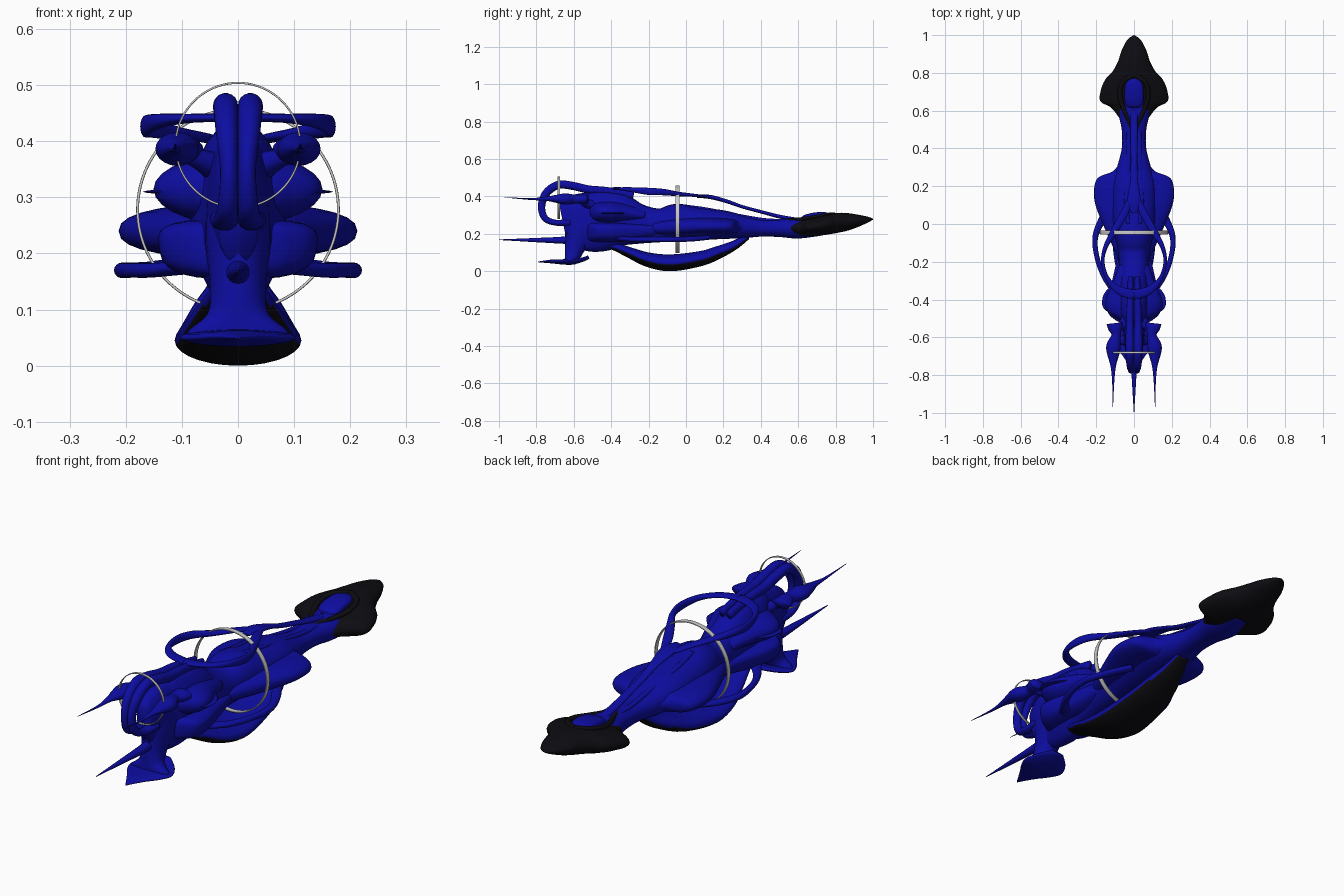
import bpy, bmesh, math
from mathutils import Vector

def material(name, col):
    m = bpy.data.materials.new(name)
    m.diffuse_color = (*col, 1)
    return m

BLUE = material("hull_blue", (0.004, 0.004, 0.36))
BLACK = material("hull_black", (0.004, 0.004, 0.006))
X, Y, Z = Vector((1, 0, 0)), Vector((0, 1, 0)), Vector((0, 0, 1))

def spline(pts, closed, steps):
    """Catmull-Rom through (x, y, z, half width, half height) points."""
    n, out = len(pts), []
    for i in range(n if closed else n - 1):
        ids = [i - 1, i, i + 1, i + 2]
        a, b, c, d = [pts[k % n] if closed else pts[min(max(k, 0), n - 1)] for k in ids]
        for s in range(steps):
            t = s / steps
            out.append([0.5 * (2*q + (r - p)*t + (2*p - 5*q + 4*r - u)*t*t + (3*q - p - 3*r + u)*t**3)
                        for p, q, r, u in zip(a, b, c, d)])
    if not closed:
        out.append(list(pts[-1]))
    return out

def sweep(name, pts, mat=None, hint=X, closed=False, power=2.0, mirror=False, n=28, steps=7, flare=0.0):
    """Sweep a superellipse along a path; width follows the hint axis, flare widens one side."""
    path = spline(pts, closed, steps)
    m, bm, rings = len(path), bmesh.new(), []
    for i, (x, y, z, w, h) in enumerate(path):
        p0 = path[(i - 1) % m] if closed else path[max(i - 1, 0)]
        p1 = path[(i + 1) % m] if closed else path[min(i + 1, m - 1)]
        t = (Vector(p1[:3]) - Vector(p0[:3])).normalized()
        a = (hint - t * hint.dot(t)).normalized()
        b = t.cross(a)
        w, h, ring = max(w, 0.0008), max(h, 0.0008), []
        for k in range(n):
            c, s = math.cos(2*math.pi*k/n), math.sin(2*math.pi*k/n)
            u = math.copysign(abs(c)**(2/power), c) * w * (1 - flare * s)
            v = math.copysign(abs(s)**(2/power), s) * h
            ring.append(bm.verts.new(Vector((x, y, z)) + a*u + b*v))
        rings.append(ring)
    for i in range(m if closed else m - 1):
        r, q = rings[i], rings[(i + 1) % m]
        for k in range(n):
            bm.faces.new((r[k], r[(k+1) % n], q[(k+1) % n], q[k]))
    if not closed:
        bm.faces.new(rings[0])
        bm.faces.new(rings[-1])
    bmesh.ops.recalc_face_normals(bm, faces=bm.faces)
    me = bpy.data.meshes.new(name)
    bm.to_mesh(me)
    bm.free()
    me.shade_smooth()
    ob = bpy.data.objects.new(name, me)
    bpy.context.collection.objects.link(ob)
    if mat:
        me.materials.append(mat)
    if mirror:
        ob.modifiers.new("mirror", 'MIRROR')
    return ob

def loft(name, rows, mat=BLUE, **kw):
    """Centred body from rows of (y, half width, bottom z, top z)."""
    return sweep(name, [(0, y, (b + t)/2, w, (t - b)/2) for y, w, b, t in rows], mat, **kw)

# Core hull with neck
loft("hull_core", [(.72, .09, .19, .285), (.6, .085, .175, .285), (.5, .065, .183, .28), (.4, .065, .185, .28),
    (.3, .09, .175, .30), (.2, .115, .172, .325), (.05, .115, .165, .345), (-.05, .105, .16, .36),
    (-.14, .085, .155, .335), (-.25, .08, .145, .36), (-.36, .085, .125, .42), (-.46, .08, .105, .435),
    (-.53, .06, .11, .43), (-.6, .05, .15, .41), (-.66, .035, .18, .36)], power=2.2)

# Head: black hood and canopy
loft("head_hood", [(1.0, .002, .276, .28), (.975, .035, .262, .291), (.92, .065, .238, .303), (.86, .085, .217, .312),
    (.81, .112, .206, .312), (.765, .152, .198, .306), (.71, .175, .19, .295), (.65, .178, .185, .28),
    (.615, .12, .185, .275), (.55, .07, .195, .265)], BLACK)
loft("canopy", [(.77, .025, .28, .308), (.74, .045, .27, .316), (.69, .05, .27, .314), (.64, .048, .265, .302),
    (.62, .03, .26, .285)], power=2.8)
sweep("canopy_rim", [(.0, .79, .308, .012, .007), (.06, .75, .304, .012, .007), (.075, .68, .29, .012, .009),
    (.055, .61, .279, .012, .009), (.03, .55, .275, .01, .007), (.02, .51, .275, .009, .004)],
    BLACK, hint=X, mirror=True, n=12)
sweep("neck_ridge", [(.025, .55, .268, .012, .01), (.028, .42, .275, .012, .009), (.03, .28, .298, .012, .009),
    (.04, .12, .33, .012, .009), (.03, .0, .35, .01, .006)], BLUE, mirror=True, n=12)

# Wide shoulders of the middle hull
loft("mid_shoulders", [(.33, .075, .205, .265), (.28, .11, .198, .275), (.245, .19, .193, .282), (.18, .212, .192, .287),
    (.1, .204, .19, .29), (.0, .165, .185, .29), (-.08, .13, .185, .285), (-.18, .085, .19, .27)], power=2.4)

# Rear shoulders, upper and lower
loft("rear_upper_shoulders", [(-.22, .08, .262, .33), (-.32, .115, .255, .365), (-.4, .148, .25, .378),
    (-.46, .142, .255, .375), (-.5, .09, .265, .365), (-.52, .05, .29, .34)])
loft("rear_shoulder_blade", [(-.3, .1, .303, .317), (-.36, .152, .303, .317), (-.4, .168, .303, .317),
    (-.45, .158, .303, .317), (-.5, .08, .303, .317)])
sweep("rear_lower_mantle", [(0, -.14, .22, .08, .03), (0, -.28, .21, .11, .046), (0, -.4, .208, .138, .053),
    (0, -.47, .208, .135, .053), (0, -.51, .208, .095, .05), (0, -.53, .208, .05, .04)], BLUE, power=3.2, flare=-.12)

# Belly keel slung below the hull
keel = loft("belly_keel", [(.33, .03, .17, .2), (.26, .055, .115, .165), (.18, .08, .07, .137), (.08, .1, .028, .108),
    (-.08, .113, .0, .09), (-.2, .102, .022, .1), (-.3, .075, .07, .128), (-.38, .05, .11, .155),
    (-.45, .03, .13, .17)])
keel.data.materials.append(BLACK)
for f in keel.data.polygons:
    if f.normal.z < -0.5:
        f.material_index = 1

# Side hoops, low on the hull
sweep("side_hoop", [(.11, .12, .18, .02, .012), (.165, .03, .172, .02, .013), (.205, -.07, .17, .015, .014),
    (.195, -.18, .17, .013, .013), (.155, -.28, .17, .016, .013), (.09, -.36, .175, .025, .012)],
    BLUE, hint=Vector((1, .01, 0)), mirror=True, n=16)

# Dorsal strand splitting into a hoop
sweep("dorsal_strand", [(0, .6, .275, .02, .01), (0, .5, .292, .02, .01), (0, .4, .318, .018, .009), (0, .3, .345, .018, .009),
    (0, .22, .373, .022, .01), (0, .13, .397, .035, .011), (0, .06, .4, .02, .008)], BLUE, n=16)
sweep("dorsal_hoop", [(0, .17, .387, .008, .012), (.05, .06, .404, .008, .02), (.105, -.04, .413, .012, .018),
    (.15, -.12, .423, .017, .012), (.165, -.2, .427, .019, .009), (.14, -.29, .436, .013, .012),
    (.08, -.35, .441, .008, .022), (0, -.375, .442, .008, .027)], BLUE, hint=Z, mirror=True, n=16)

# Twin spine ridges curling round the tail
sweep("tail_curl", [(.018, -.28, .405, .014, .02), (.02, -.42, .43, .018, .02), (.022, -.52, .437, .02, .022),
    (.022, -.6, .455, .022, .022), (.022, -.68, .462, .022, .022), (.02, -.745, .42, .02, .022),
    (.016, -.772, .35, .016, .02), (.018, -.755, .285, .018, .018), (.022, -.7, .26, .022, .016),
    (.025, -.62, .26, .025, .02)], BLUE, mirror=True, n=18)

# Tail pods with long thorns, and their arms
sweep("tail_pod", [(.103, -.525, .385, .042, .022), (.1, -.55, .385, .038, .025), (.095, -.59, .385, .025, .024),
    (.108, -.645, .386, .038, .03), (.11, -.69, .387, .032, .022), (.11, -.75, .388, .015, .011),
    (.11, -.83, .386, .006, .005), (.112, -.97, .395, .001, .001)], BLUE, mirror=True, n=20)
sweep("pod_arm", [(.03, -.5, .35, .04, .03), (.07, -.545, .368, .02, .018), (.105, -.57, .382, .015, .015)],
    BLUE, hint=Y, mirror=True, n=14)

# Ventral tail fin, foot and centre thorn
sweep("tail_fin", [(0, -.54, .3, .055, .09), (0, -.56, .22, .058, .09), (0, -.59, .14, .05, .06), (0, -.605, .09, .056, .045),
    (0, -.615, .06, .09, .035), (0, -.62, .045, .085, .03)], BLUE, n=24)
loft("tail_foot", [(-.52, .035, .065, .085), (-.56, .08, .048, .072), (-.61, .103, .035, .066), (-.66, .085, .036, .064),
    (-.72, .045, .042, .062), (-.79, .003, .048, .052)])
loft("tail_thorn", [(-.55, .025, .14, .2), (-.66, .02, .147, .185), (-.8, .013, .155, .178), (-1.0, .001, .167, .17)], n=16)

# Grey rings around middle and tail
def hoop(name, y, z, r, width, thick):
    pts = [(r*math.cos(a*math.pi/8), y, z + r*math.sin(a*math.pi/8), width, thick) for a in range(16)]
    sweep(name, pts, None, hint=Y, closed=True, power=6, n=12)

hoop("middle_ring", -.045, .278, .179, .011, .0025)
hoop("tail_ring", -.68, .393, .111, .006, .0018)
